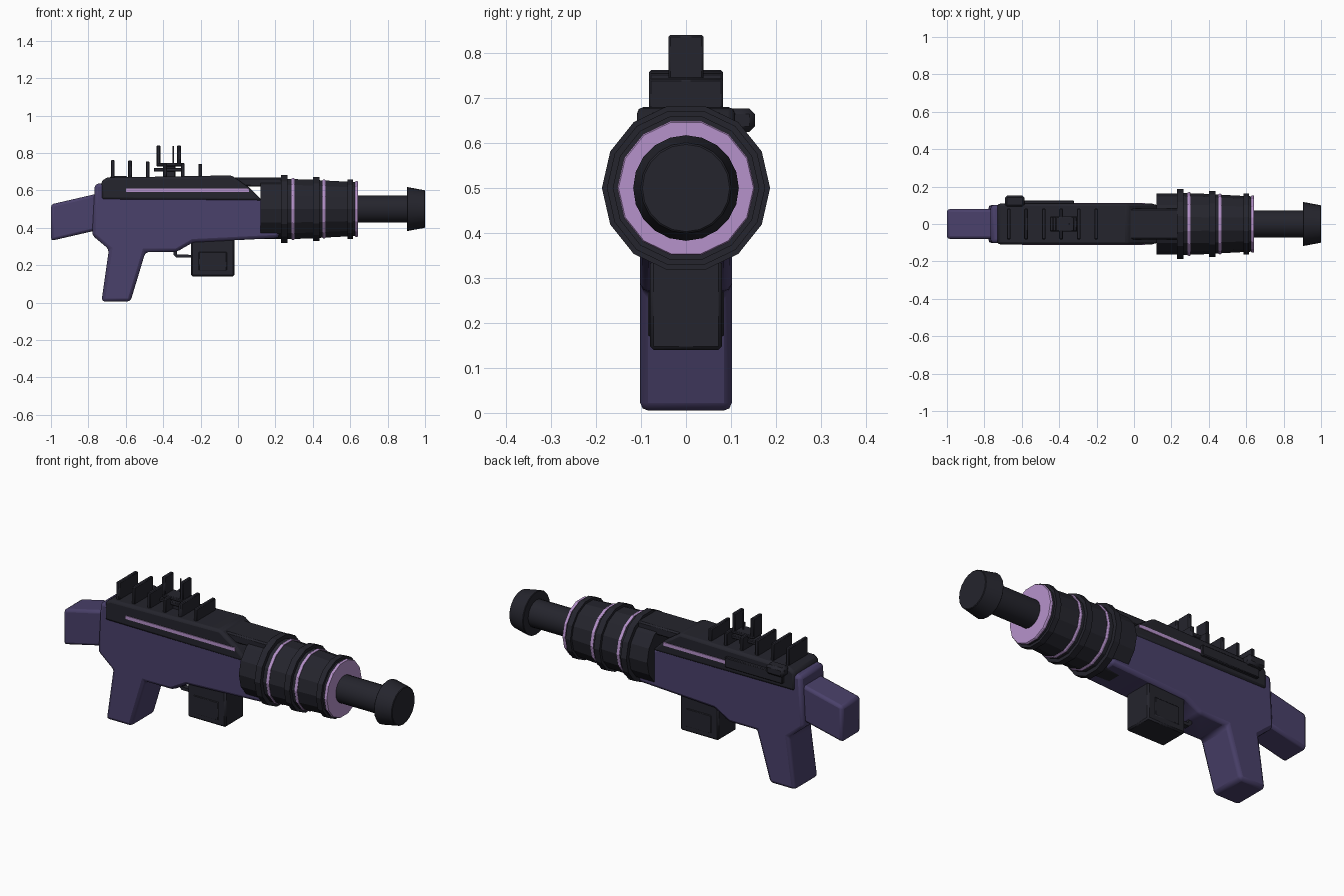
import bpy, bmesh, math

cube = bpy.data.objects.get("Cube")
if cube:
    bpy.data.objects.remove(cube, do_unlink=True)


def material(name, rgb):
    m = bpy.data.materials.new(name)
    m.use_nodes = True
    m.diffuse_color = (*rgb, 1)
    m.node_tree.nodes["Principled BSDF"].inputs["Base Color"].default_value = (*rgb, 1)
    return m


PURPLE = material("dusk purple", (0.068, 0.052, 0.145))
DARK = material("charcoal", (0.018, 0.018, 0.026))
PINK = material("glow lilac", (0.47, 0.29, 0.60))
AXIS_Z = 0.5


def finish(name, bm, mat, bevel=0, segments=2, smooth=True):
    bmesh.ops.recalc_face_normals(bm, faces=bm.faces)
    mesh = bpy.data.meshes.new(name)
    bm.to_mesh(mesh)
    bm.free()
    mesh.materials.append(mat)
    ob = bpy.data.objects.new(name, mesh)
    bpy.context.collection.objects.link(ob)
    if bevel:
        mod = ob.modifiers.new("rounded edges", "BEVEL")
        mod.width, mod.segments, mod.limit_method = bevel, segments, "ANGLE"
    if smooth:
        bpy.ops.object.select_all(action="DESELECT")
        ob.select_set(True)
        bpy.context.view_layer.objects.active = ob
        bpy.ops.object.shade_smooth_by_angle(angle=math.radians(35))
    return ob


def slab(name, outline, y0, y1, mat, bevel=0, segments=2):
    """Side outline in x and z, extruded across y."""
    bm = bmesh.new()
    near = bm.faces.new([bm.verts.new((x, y0, z)) for x, z in outline])
    out = bmesh.ops.extrude_face_region(bm, geom=[near])
    for v in out["geom"]:
        if isinstance(v, bmesh.types.BMVert):
            v.co.y = y1
    return finish(name, bm, mat, bevel, segments)


def box(name, x0, x1, y0, y1, z0, z1, mat, bevel=0.004):
    outline = [(x0, z0), (x1, z0), (x1, z1), (x0, z1)]
    return slab(name, outline, y0, y1, mat, bevel, 1)


def lathe(name, profile, sides, mat, smooth=False, bevel=0):
    """Profile of (x, radius) turned about the barrel axis."""
    bm = bmesh.new()
    rings = []
    for x, r in profile:
        angles = [math.tau * i / sides for i in range(sides)]
        rings.append([bm.verts.new((x, r * math.cos(a), AXIS_Z + r * math.sin(a)))
                      for a in angles])
    for a, b in zip(rings, rings[1:]):
        for i in range(sides):
            j = (i + 1) % sides
            bm.faces.new((a[i], a[j], b[j], b[i]))
    bm.faces.new(rings[0])
    bm.faces.new(rings[-1])
    return finish(name, bm, mat, bevel, 1, smooth)


# Receiver with grip, and shoulder stock
slab("receiver_and_grip", [
    (-0.765, 0.635), (-0.78, 0.36), (-0.69, 0.285), (-0.73, 0.005), (-0.575, 0.005),
    (-0.495, 0.27), (-0.33, 0.27), (-0.24, 0.322), (0.22, 0.345), (0.22, 0.52),
    (0.1, 0.56), (0.04, 0.62), (-0.7, 0.64)], -0.102, 0.102, PURPLE, 0.018)
slab("stock", [(-1, 0.33), (-0.74, 0.39), (-0.74, 0.585), (-1, 0.525)],
     -0.08, 0.08, PURPLE, 0.015)

# Top cover and bridge plate
slab("top_cover", [
    (-0.73, 0.55), (0.13, 0.545), (0.06, 0.615), (-0.035, 0.68), (-0.7, 0.668),
    (-0.73, 0.65)], -0.109, 0.109, DARK, 0.014)
box("bridge_plate", -0.03, 0.24, -0.082, 0.082, 0.62, 0.668, DARK, 0.008)

# Side light stripes
for side, label in ((1, "left"), (-1, "right")):
    ys = sorted((side * 0.105, side * 0.113))
    box("light_stripe_" + label, -0.6, 0.06, *ys, 0.592, 0.61, PINK, 0)

# Bolt rail and handle on the left side
box("bolt_rail", -0.67, -0.32, 0.1, 0.126, 0.58, 0.635, DARK)
box("bolt_handle", -0.69, -0.585, 0.09, 0.153, 0.625, 0.677, DARK, 0.012)

# Cooling fins along the top
for i, (x, top) in enumerate([(-0.67, 0.762), (-0.577, 0.76), (-0.483, 0.755),
                              (-0.39, 0.745), (-0.295, 0.745), (-0.202, 0.742)]):
    box(f"cooling_fin_{i + 1}", x - 0.01, x + 0.01, -0.082, 0.082, 0.65, top, DARK)

# Sight
box("sight_foot", -0.45, -0.285, -0.04, 0.04, 0.7, 0.72, DARK)
box("sight_base", -0.435, -0.3, -0.04, 0.04, 0.728, 0.746, DARK)
box("sight_stem", -0.4, -0.335, -0.02, 0.02, 0.66, 0.735, DARK)
for label, x in (("rear", -0.425), ("front", -0.315)):
    box("sight_post_" + label, x - 0.01, x + 0.01, -0.039, 0.039, 0.735, 0.84, DARK)
box("sight_pin", -0.349, -0.343, -0.004, 0.004, 0.74, 0.838, DARK, 0)

# Magazine with side panels
box("magazine", -0.25, -0.02, -0.08, 0.08, 0.14, 0.345, DARK, 0.008)
for side, label in ((1, "left"), (-1, "right")):
    ys = sorted((side * 0.078, side * 0.085))
    box("magazine_panel_" + label, -0.21, -0.06, *ys, 0.17, 0.27, DARK)

# Trigger guard
slab("trigger_guard", [(-0.345, 0.29), (-0.345, 0.255), (-0.33, 0.24), (-0.24, 0.24),
                       (-0.24, 0.255), (-0.325, 0.257), (-0.328, 0.29)],
     -0.015, 0.015, DARK)

# Barrel shroud with stepped collars
SIDES = 14
lathe("barrel_shroud", [
    (0.12, 0.164), (0.23, 0.164), (0.23, 0.187), (0.265, 0.187), (0.265, 0.165),
    (0.4, 0.161), (0.4, 0.176), (0.435, 0.176), (0.435, 0.158), (0.585, 0.15),
    (0.585, 0.163), (0.615, 0.163), (0.615, 0.149), (0.638, 0.146)], SIDES, DARK)

# Glowing rings
for i, (x, r) in enumerate([(0.295, 0.17), (0.46, 0.162), (0.634, 0.153)]):
    lathe(f"glow_ring_{i + 1}", [(x - 0.008, r - 0.015), (x - 0.008, r - 0.003),
          (x - 0.003, r), (x + 0.003, r), (x + 0.008, r - 0.003),
          (x + 0.008, r - 0.015)], SIDES, PINK)

# Inner barrel and muzzle
lathe("inner_barrel", [(0.6, 0.073), (0.92, 0.073)], 24, DARK, True)
lathe("muzzle", [(0.903, 0.118), (1, 0.1)], 20, DARK, True, 0.003)
